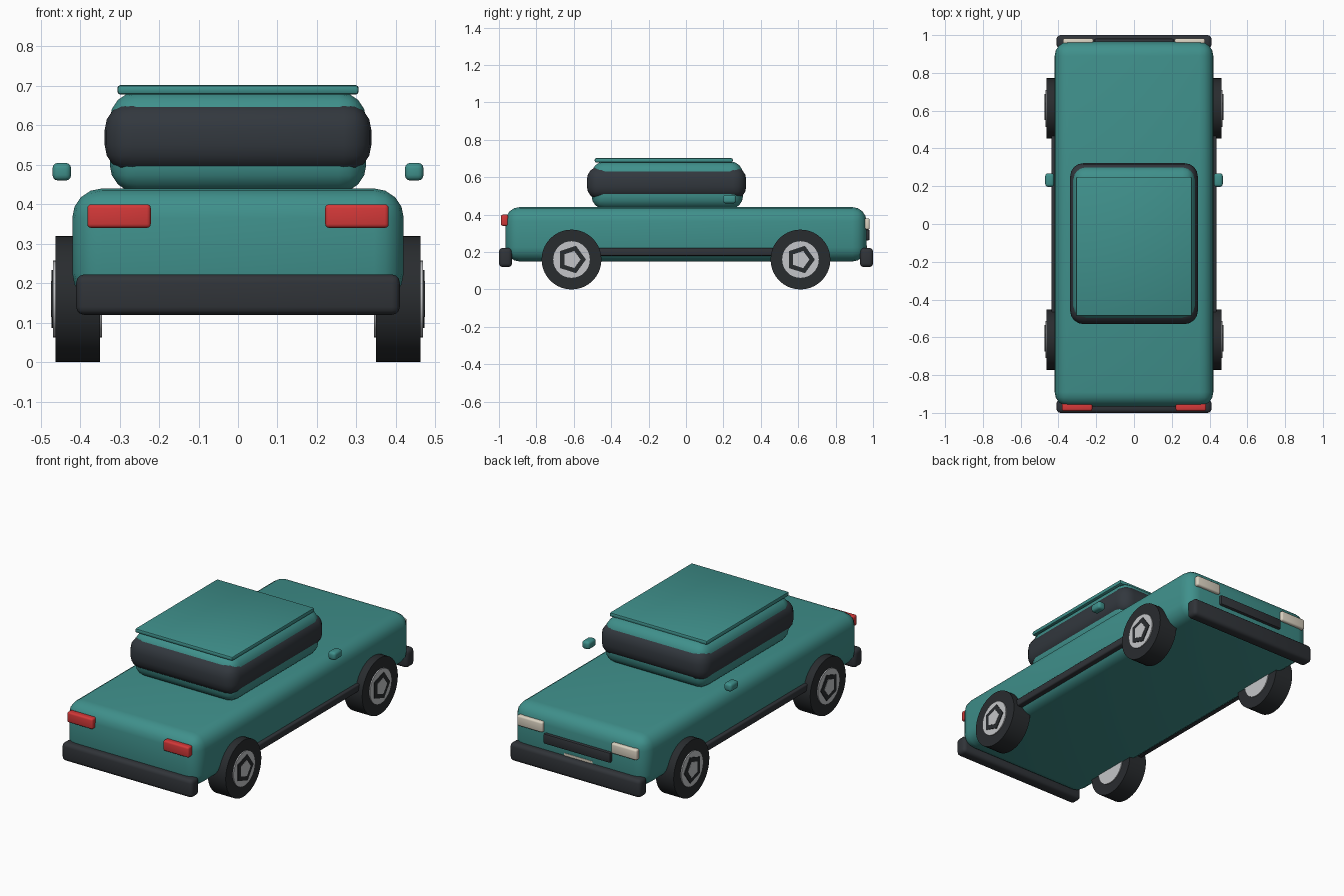
import bpy
import bmesh
from math import pi, radians
from mathutils import Matrix

cube = bpy.data.objects.get("Cube")
if cube:
    bpy.data.objects.remove(cube, do_unlink=True)


def material(name, rgb):
    m = bpy.data.materials.new(name)
    m.use_nodes = True
    m.diffuse_color = (*rgb, 1)
    m.node_tree.nodes["Principled BSDF"].inputs["Base Color"].default_value = (*rgb, 1)
    return m


TEAL = material("teal paint", (0.05, 0.28, 0.26))
GLASS = material("dark glass", (0.032, 0.039, 0.048))
TRIM = material("dark trim", (0.03, 0.034, 0.04))
TYRE = material("tyre rubber", (0.022, 0.025, 0.028))
SILVER = material("silver", (0.55, 0.56, 0.58))
RED = material("tail light red", (0.65, 0.04, 0.04))
CREAM = material("headlight cream", (0.7, 0.64, 0.53))


def finish(bm, name, mat, angle=40):
    mesh = bpy.data.meshes.new(name)
    bm.to_mesh(mesh)
    bm.free()
    mesh.materials.append(mat)
    ob = bpy.data.objects.new(name, mesh)
    bpy.context.collection.objects.link(ob)
    bpy.ops.object.select_all(action="DESELECT")
    ob.select_set(True)
    bpy.context.view_layer.objects.active = ob
    bpy.ops.object.shade_smooth_by_angle(angle=radians(angle))
    return ob


def box(name, mat, x, y, z, bevel=0.0, segments=3):
    """Rounded box given by its (low, high) range on each axis."""
    bm = bmesh.new()
    bmesh.ops.create_cube(bm, size=1)
    for v in bm.verts:
        v.co = [(lo + hi) / 2 + c * (hi - lo) for c, (lo, hi) in zip(v.co, (x, y, z))]
    if bevel:
        bmesh.ops.bevel(bm, geom=bm.edges[:], offset=bevel, segments=segments,
                        profile=0.5, affect="EDGES")
    return finish(bm, name, mat)


def pair(name, mat, x, y, z, bevel):
    """The same box on both sides."""
    box("left_" + name, mat, x, y, z, bevel)
    box("right_" + name, mat, (-x[1], -x[0]), y, z, bevel)


def disc(name, mat, x, y, z, radius, sides):
    """Cylinder along x between two x positions."""
    bm = bmesh.new()
    place = Matrix.Translation(((x[0] + x[1]) / 2, y, z)) @ Matrix.Rotation(pi / 2, 4, "Y")
    bmesh.ops.create_cone(bm, cap_ends=True, segments=sides, radius1=radius,
                          radius2=radius, depth=abs(x[1] - x[0]), matrix=place)
    return finish(bm, name, mat)


# Body, cabin, wrap-around glass and roof
box("body", TEAL, (-0.42, 0.42), (-0.965, 0.965), (0.15, 0.44), 0.075, 4)
box("cabin", TEAL, (-0.325, 0.325), (-0.505, 0.305), (0.43, 0.685), 0.07, 4)
box("window_band", GLASS, (-0.338, 0.338), (-0.53, 0.322), (0.48, 0.658), 0.07, 4)
box("roof", TEAL, (-0.306, 0.306), (-0.488, 0.25), (0.678, 0.702), 0.008, 2)

# Bumpers, grille and number plate
box("front_bumper", TRIM, (-0.41, 0.41), (-1, -0.93), (0.12, 0.222), 0.02)
box("rear_bumper", TRIM, (-0.41, 0.41), (0.93, 1), (0.12, 0.222), 0.02)
box("grille", TRIM, (-0.21, 0.21), (0.95, 0.982), (0.262, 0.32), 0.008, 2)
box("number_plate", CREAM, (-0.09, 0.09), (0.958, 0.967), (0.18, 0.236))

# Lights, mirrors and sills
pair("red_light", RED, (0.221, 0.382), (-0.99, -0.95), (0.34, 0.4), 0.01)
pair("cream_light", CREAM, (0.215, 0.376), (0.95, 0.982), (0.32, 0.38), 0.01)
pair("mirror", TEAL, (0.423, 0.47), (0.197, 0.268), (0.46, 0.505), 0.014)
pair("sill", TRIM, (0.4, 0.438), (-0.55, 0.55), (0.18, 0.222), 0.008)

# Wheels: tyre, through hub, dark five-sided ring and silver centre
for side, s in (("left", 1), ("right", -1)):
    for end, y in (("front", -0.612), ("rear", 0.612)):
        name = side + "_" + end
        disc(name + "_tyre", TYRE, (0.35 * s, 0.463 * s), y, 0.16, 0.16, 40)
        disc(name + "_hub", SILVER, (0.345 * s, 0.469 * s), y, 0.16, 0.098, 32)
        disc(name + "_hub_ring", TYRE, (0.46 * s, 0.473 * s), y, 0.16, 0.077, 5)
        disc(name + "_hub_centre", SILVER, (0.46 * s, 0.4745 * s), y, 0.16, 0.048, 5)
